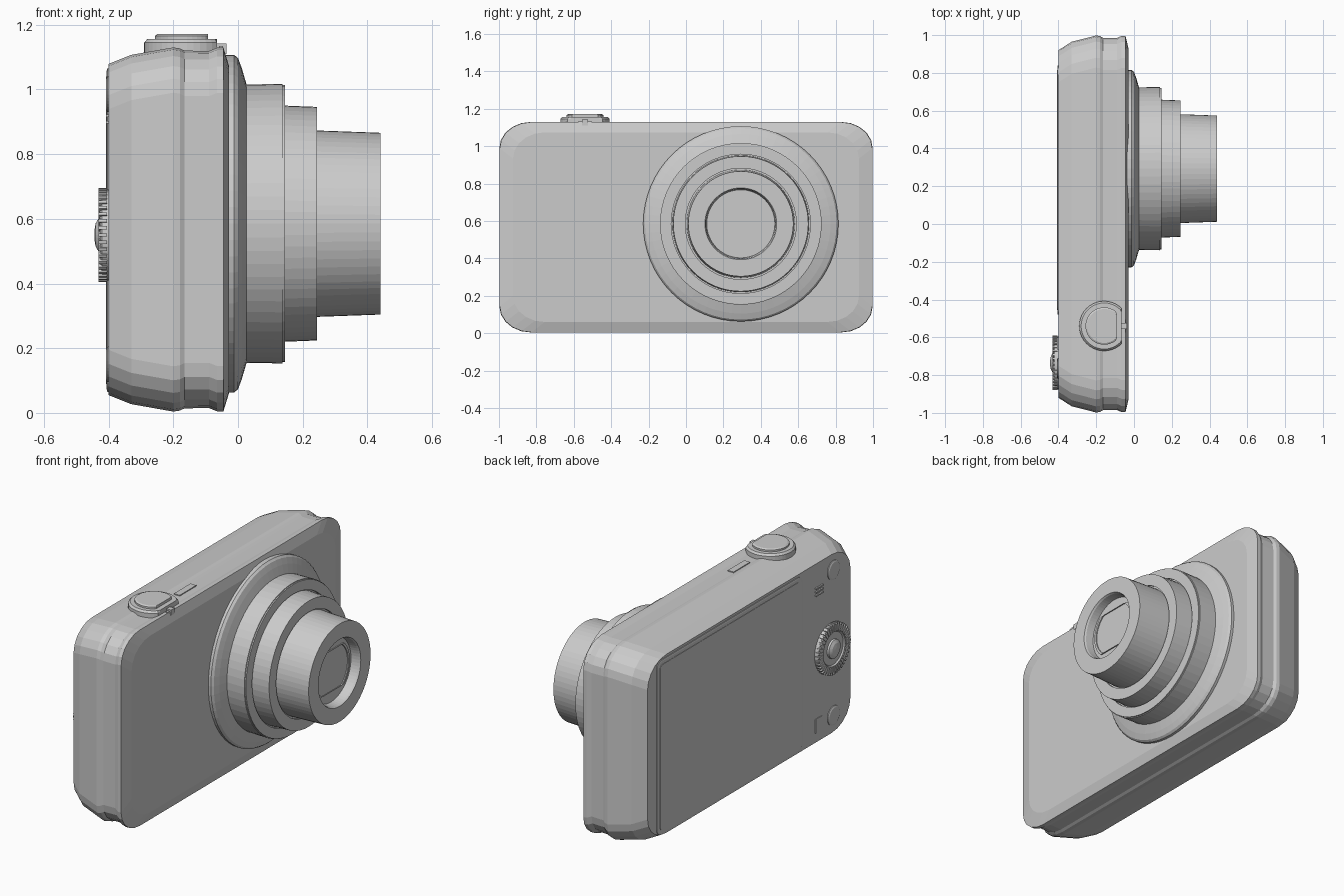
import bpy, bmesh, math
from math import sin, cos, pi

if "Cube" in bpy.data.objects:
    bpy.data.objects.remove(bpy.data.objects["Cube"])


def finish(name, bm):
    bmesh.ops.remove_doubles(bm, verts=bm.verts, dist=1e-5)
    bmesh.ops.recalc_face_normals(bm, faces=bm.faces)
    me = bpy.data.meshes.new(name)
    bm.to_mesh(me)
    bm.free()
    ob = bpy.data.objects.new(name, me)
    bpy.context.collection.objects.link(ob)
    return ob


def skin(name, rings):
    """Bridge a list of closed point rings and cap both ends."""
    bm = bmesh.new()
    loops = [[bm.verts.new(p) for p in ring] for ring in rings]
    n = len(loops[0])
    for a, b in zip(loops, loops[1:]):
        for i in range(n):
            j = (i + 1) % n
            bm.faces.new((a[i], a[j], b[j], b[i]))
    bm.faces.new(loops[0])
    bm.faces.new(loops[-1])
    return finish(name, bm)


def loft(name, sections, cy, cz, ry, rz, seg=5):
    """Rounded rectangles (x, half_y, half_z) stacked along x."""
    rings = []
    for x, hy, hz in sections:
        ring = []
        for q, (sy, sz) in enumerate(((1, 1), (-1, 1), (-1, -1), (1, -1))):
            for k in range(seg + 1):
                a = (q + k / seg) * pi / 2
                ring.append((x, cy + sy * (hy - ry) + ry * cos(a),
                             cz + sz * (hz - rz) + rz * sin(a)))
        rings.append(ring)
    return skin(name, rings)


def lathe(name, profile, c, axis='x', seg=64, limit=None):
    """Turn (position, radius) pairs; limit flattens the outline."""
    rings = []
    for t, r in profile:
        ring = []
        for i in range(seg):
            a = 2 * pi * i / seg
            u, v = r * cos(a), r * sin(a)
            if axis == 'x':
                if limit:
                    v = max(-limit, min(limit, v))
                ring.append((t, c[0] + u, c[1] + v))
            else:
                if limit:
                    u = min(limit, u)
                ring.append((c[0] + u, c[1] + v, t))
        rings.append(ring)
    return skin(name, rings)


def box(name, x, y, z):
    return skin(name, [[(x[0], y[0], k), (x[1], y[0], k),
                        (x[1], y[1], k), (x[0], y[1], k)] for k in z])


# Body shell with the groove running round its edge
loft("body", [(-.40, .92, .512), (-.33, .965, .54), (-.2, .998, .563),
              (-.18, .995, .56), (-.165, .986, .553), (-.09, .985, .552),
              (-.065, .996, .562), (-.045, .996, .562), (-.028, .925, .507)],
     0, .567, .17, .14)

# Screen on the back with a fine frame
loft("screen_frame", [(-.395, .66, .5), (-.404, .66, .5), (-.406, .652, .492)],
     .18, .565, .04, .04)
loft("screen", [(-.40, .635, .475), (-.408, .635, .475)], .18, .565, .02, .02)

# Lens flange and telescoping barrels
L = (.293, .585)
lathe("lens_flange", [(-.04, .522), (-.012, .522), (0, .512), (.012, .48),
                      (.026, .432), (.02, .40)], L)
lathe("barrel_outer", [(0, .43), (.137, .432), (.138, .428), (.145, .428),
                       (.145, .372), (.13, .372), (.13, .30)], L)
lathe("barrel_middle", [(.12, .366), (.245, .361), (.245, .297),
                        (.232, .297), (.232, .25)], L)
lathe("barrel_inner", [(.22, .289), (.44, .281), (.44, .192), (.43, .187),
                       (.385, .182), (.385, .165)], L)
lathe("lens_cover", [(.37, .162), (.392, .162), (.392, .148), (.386, .148)],
      L, limit=.118)

# Shutter release on its collar, small lever, power button
S = (-.158, -.54)
lathe("shutter_collar", [(1.10, .132), (1.145, .132), (1.156, .122),
                         (1.156, .1)], S, 'z', 40, .093)
lathe("shutter_button", [(1.14, .099), (1.166, .099), (1.171, .09)],
      S, 'z', 40, .066)
box("zoom_lever", (-.068, -.036), (-.555, -.525), (1.11, 1.142))
box("lever_grip", (-.058, -.046), (-.575, -.505), (1.115, 1.134))
box("power_button", (-.162, -.125), (-.35, -.2), (1.10, 1.125))

# Control dial with knurled rim
D = (-.735, .55)
lathe("control_dial", [(-.39, .14), (-.42, .14), (-.427, .132), (-.427, .098),
                       (-.419, .092), (-.419, .06)], D, seg=48)
lathe("dial_centre", [(-.41, .055), (-.43, .053), (-.44, .036), (-.444, .015)],
      D, seg=32)
bm = bmesh.new()
for i in range(40):
    a = 2 * pi * i / 40
    cube = bmesh.ops.create_cube(bm, size=1)["verts"]
    for v in cube:
        u, w = .124 + v.co.y * .042, v.co.z * .01
        v.co = (-.418 + v.co.x * .026, D[0] + u * cos(a) - w * sin(a),
                D[1] + u * sin(a) + w * cos(a))
me_rim = finish("dial_ridges", bm)

# Round buttons above and below the dial, and marker bars beside them
for name, z in (("upper_button", .985), ("lower_button", .15)):
    lathe(name, [(-.38, .055), (-.404, .055), (-.408, .046)], (-.765, z), seg=32)
for i in range(3):
    z = .895 + i * .02
    box("marker_bar_%d" % (i + 1), (-.408, -.395), (-.665, -.60), (z, z + .008))
box("lower_marker", (-.404, -.395), (-.66, -.60), (.11, .19))
